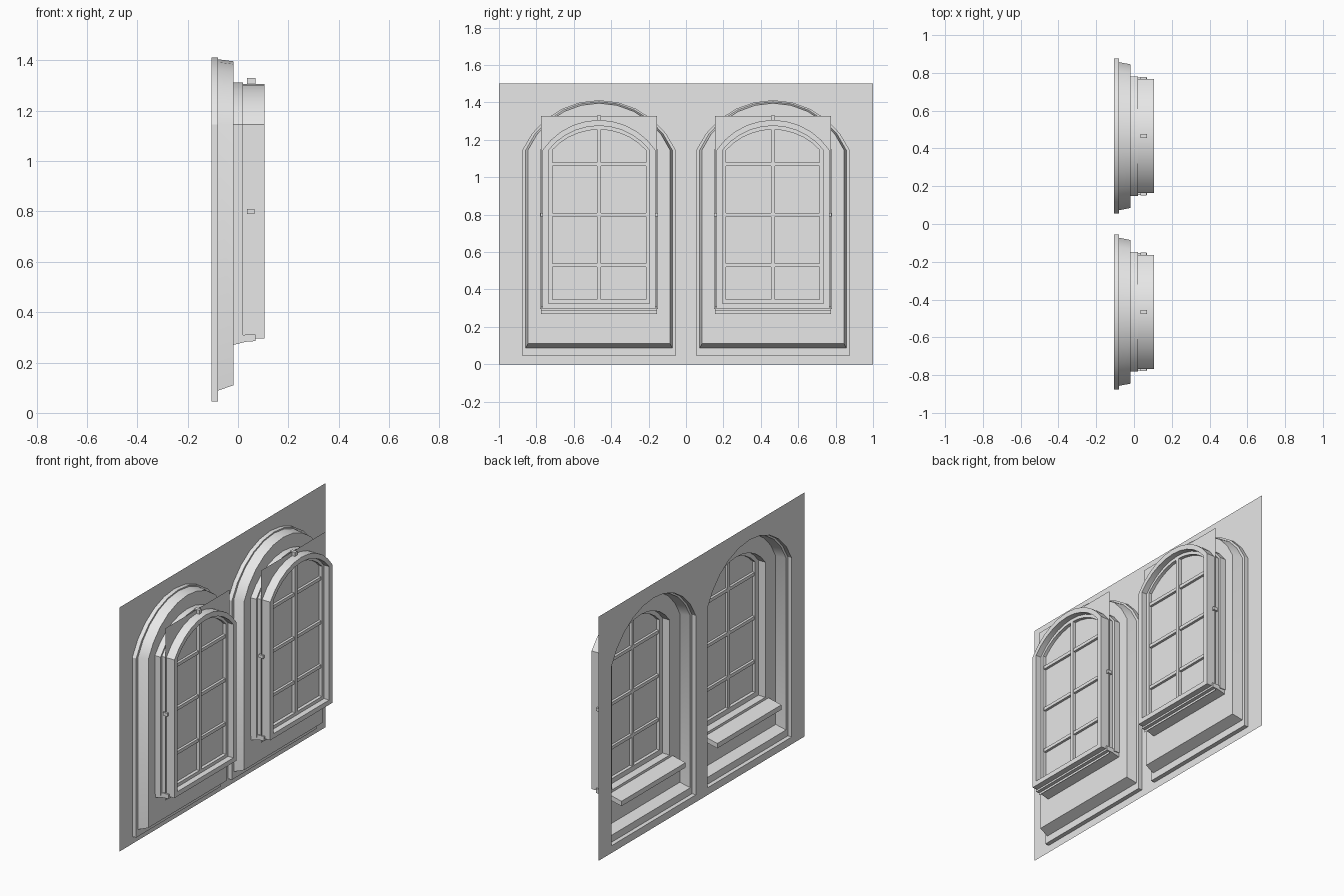
import bpy, bmesh, math
from mathutils import Vector

if "Cube" in bpy.data.objects:
    bpy.data.objects.remove(bpy.data.objects["Cube"], do_unlink=True)

CENTRES = {"right": -0.465, "left": 0.465}
SPRING = 1.145
STEPS = 10

grey = bpy.data.materials.new("plain grey")
grey.use_nodes = True
grey.diffuse_color = (0.8, 0.8, 0.8, 1)
grey.node_tree.nodes["Principled BSDF"].inputs["Base Color"].default_value = (0.8, 0.8, 0.8, 1)


def finish(name, bm, smooth=False, recalc=True):
    if recalc:
        bmesh.ops.recalc_face_normals(bm, faces=bm.faces)
    mesh = bpy.data.meshes.new(name)
    bm.to_mesh(mesh)
    bm.free()
    mesh.materials.append(grey)
    ob = bpy.data.objects.new(name, mesh)
    bpy.context.collection.objects.link(ob)
    if smooth:
        bpy.ops.object.select_all(action='DESELECT')
        ob.select_set(True)
        bpy.context.view_layer.objects.active = ob
        bpy.ops.object.shade_smooth_by_angle(angle=math.radians(30))
    return ob


def arch(x, cy, half, bottom, apex):
    """Loop of points: square base with a segmental arch on top."""
    rise = apex - SPRING
    radius = (half * half + rise * rise) / (2 * rise)
    sweep = math.asin(min(1, half / radius))
    pts = [Vector((x, cy + half, bottom))]
    for i in range(STEPS + 1):
        a = sweep * (1 - 2 * i / STEPS)
        pts.append(Vector((x, cy + radius * math.sin(a), apex - radius + radius * math.cos(a))))
    pts.append(Vector((x, cy - half, bottom)))
    return pts


def loft(name, cy, sections, closed=False):
    """Skin a row of arch loops given as (x, half width, bottom, apex)."""
    bm = bmesh.new()
    rings = [[bm.verts.new(p) for p in arch(s[0], cy, *s[1:])] for s in sections]
    pairs = list(zip(rings, rings[1:]))
    if closed:
        pairs.append((rings[-1], rings[0]))
    for a, b in pairs:
        n = len(a)
        for i in range(n):
            j = (i + 1) % n
            bm.faces.new((a[i], a[j], b[j], b[i]))
    return finish(name, bm, smooth=True)


def box(name, lo, hi):
    bm = bmesh.new()
    bmesh.ops.create_cube(bm, size=1)
    for v in bm.verts:
        v.co = Vector([(l + h) / 2 + c * (h - l) for l, h, c in zip(lo, hi, v.co)])
    return finish(name, bm)


def prism(name, profile, y0, y1):
    """Extrude an x-z profile along y."""
    bm = bmesh.new()
    face = bm.faces.new([bm.verts.new((x, y0, z)) for x, z in profile])
    geom = bmesh.ops.extrude_face_region(bm, geom=[face])["geom"]
    bmesh.ops.translate(bm, vec=(0, y1 - y0, 0), verts=[g for g in geom if isinstance(g, bmesh.types.BMVert)])
    return finish(name, bm)


# Wall sheet with two arched openings
WALL_X = -0.106
HOLE = (0.41, 0.045, 1.412)
bm = bmesh.new()
loops = [[Vector((WALL_X, y, z)) for y, z in ((-1, 0), (1, 0), (1, 1.5), (-1, 1.5))]]
loops += [arch(WALL_X, cy, *HOLE) for cy in CENTRES.values()]
edges = []
for loop in loops:
    vs = [bm.verts.new(p) for p in loop]
    edges += [bm.edges.new((vs[i], vs[(i + 1) % len(vs)])) for i in range(len(vs))]
bmesh.ops.triangle_fill(bm, use_beauty=True, edges=edges, normal=(-1, 0, 0))
finish("wall", bm)

for side, cy in CENTRES.items():
    # Stepped, tapering reveal and the flat panel around the window
    loft(side + "_reveal", cy, [
        (WALL_X, *HOLE),
        (-0.08, *HOLE),
        (-0.08, 0.392, 0.088, 1.404),
        (-0.018, 0.38, 0.11, 1.396),
        (-0.018, 0.316, 0.295, 1.312)])

    # Window frame: wide inner collar, narrower outer casing, inset sash
    loft(side + "_window_frame", cy, [
        (-0.018, 0.316, 0.295, 1.312),
        (0.02, 0.316, 0.295, 1.312),
        (0.02, 0.302, 0.296, 1.306),
        (0.105, 0.302, 0.296, 1.306),
        (0.105, 0.27, 0.325, 1.275),
        (0.07, 0.27, 0.325, 1.275),
        (0.07, 0.25, 0.345, 1.255),
        (0.03, 0.25, 0.345, 1.255),
        (0.03, 0.28, 0.315, 1.285),
        (-0.018, 0.28, 0.315, 1.285)], closed=True)

    # Rectangular pane sheet
    bm = bmesh.new()
    bm.faces.new([bm.verts.new((0.05, cy + y, z)) for y, z in
                  ((-0.311, 0.27), (0.311, 0.27), (0.311, 1.328), (-0.311, 1.328))])
    finish(side + "_pane", bm, recalc=False)

    # Glazing bars
    box(side + "_upright_bar", (0.035, cy - 0.011, 0.285), (0.07, cy + 0.011, 1.33))
    for i, z in enumerate((0.53, 0.80, 1.07)):
        half = 0.314 if i == 1 else 0.29
        box(f"{side}_cross_bar_{i + 1}", (0.035, cy - half, z - 0.01), (0.065, cy + half, z + 0.01))

    # Sloping sill running through the opening
    prism(side + "_sill", [(-0.105, 0.25), (-0.018, 0.27), (0.035, 0.283), (0.07, 0.285),
                           (0.07, 0.312), (0.035, 0.312), (-0.105, 0.28)], cy - 0.311, cy + 0.311)
